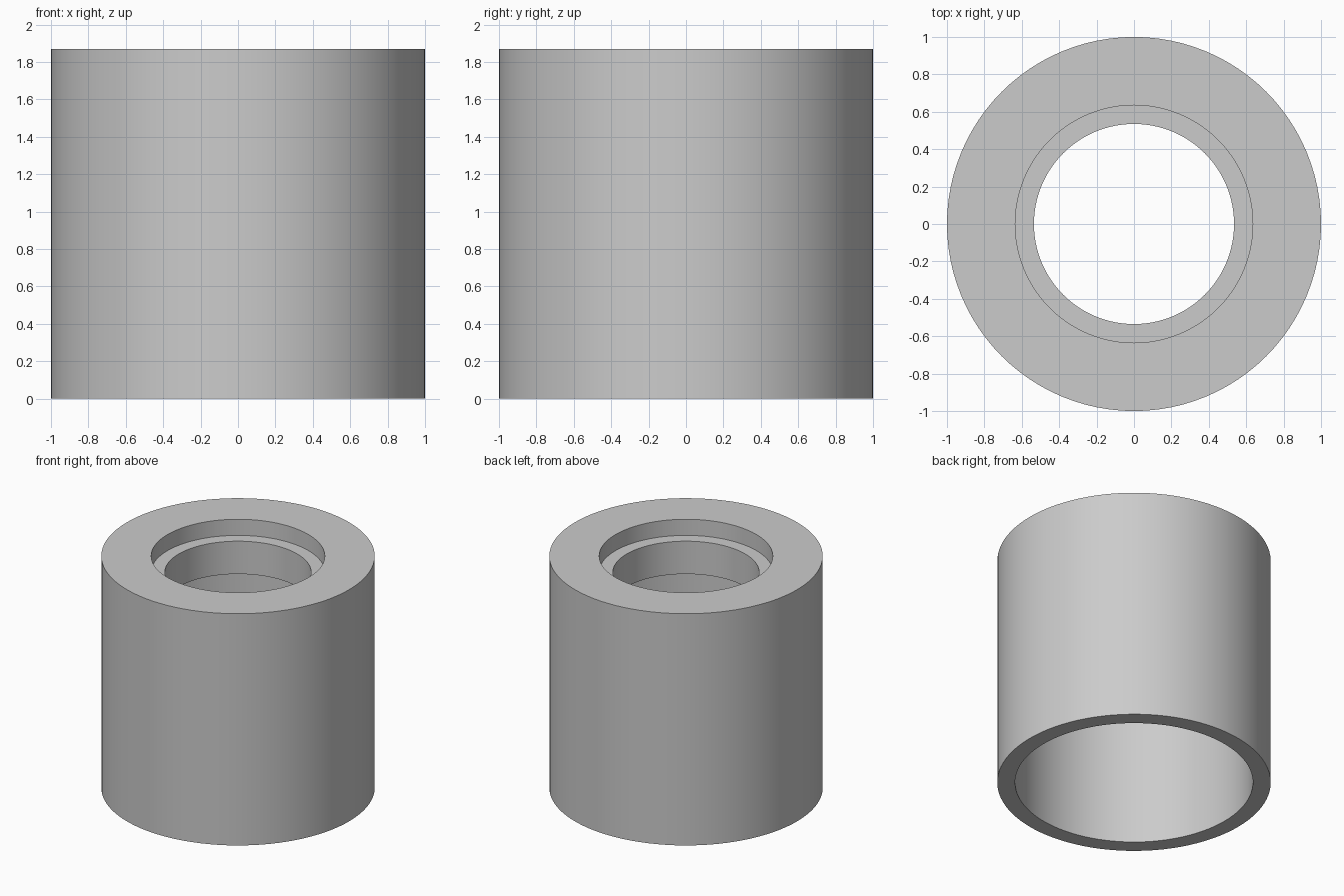
import bpy
import bmesh
import math

cube = bpy.data.objects.get("Cube")
if cube:
    bpy.data.objects.remove(cube, do_unlink=True)

# Single plain grey material
grey = bpy.data.materials.new("plain_grey")
grey.use_nodes = True
colour = (0.6, 0.6, 0.6, 1)
grey.diffuse_color = colour
grey.node_tree.nodes["Principled BSDF"].inputs["Base Color"].default_value = colour


def lathe(name, profile, segments, material):
    """Spin a closed (radius, height) profile around the z axis."""
    bm = bmesh.new()
    verts = [bm.verts.new((r, 0, z)) for r, z in profile]
    edges = [bm.edges.new((a, b)) for a, b in zip(verts, verts[1:] + verts[:1])]
    bmesh.ops.spin(bm, geom=verts + edges, cent=(0, 0, 0), axis=(0, 0, 1),
                   angle=math.tau, steps=segments, use_merge=True)
    bmesh.ops.remove_doubles(bm, verts=bm.verts, dist=0.0001)
    bmesh.ops.recalc_face_normals(bm, faces=bm.faces)
    mesh = bpy.data.meshes.new(name)
    bm.to_mesh(mesh)
    bm.free()
    mesh.materials.append(material)
    obj = bpy.data.objects.new(name, mesh)
    bpy.context.collection.objects.link(obj)
    bpy.ops.object.select_all(action="DESELECT")
    obj.select_set(True)
    bpy.context.view_layer.objects.active = obj
    bpy.ops.object.shade_smooth_by_angle(angle=math.radians(30))
    return obj


# Sleeve: wide cavity below, narrow bore above, shallow recess in the top
height = 1.87
outer, cavity, bore, recess = 1.0, 0.87, 0.535, 0.635
ledge = height - 0.13
ceiling = height - 0.395

lathe("stepped_sleeve", [
    (outer, 0), (outer, height),
    (recess, height), (recess, ledge),
    (bore, ledge), (bore, ceiling),
    (cavity, ceiling), (cavity, 0),
], 96, grey)
